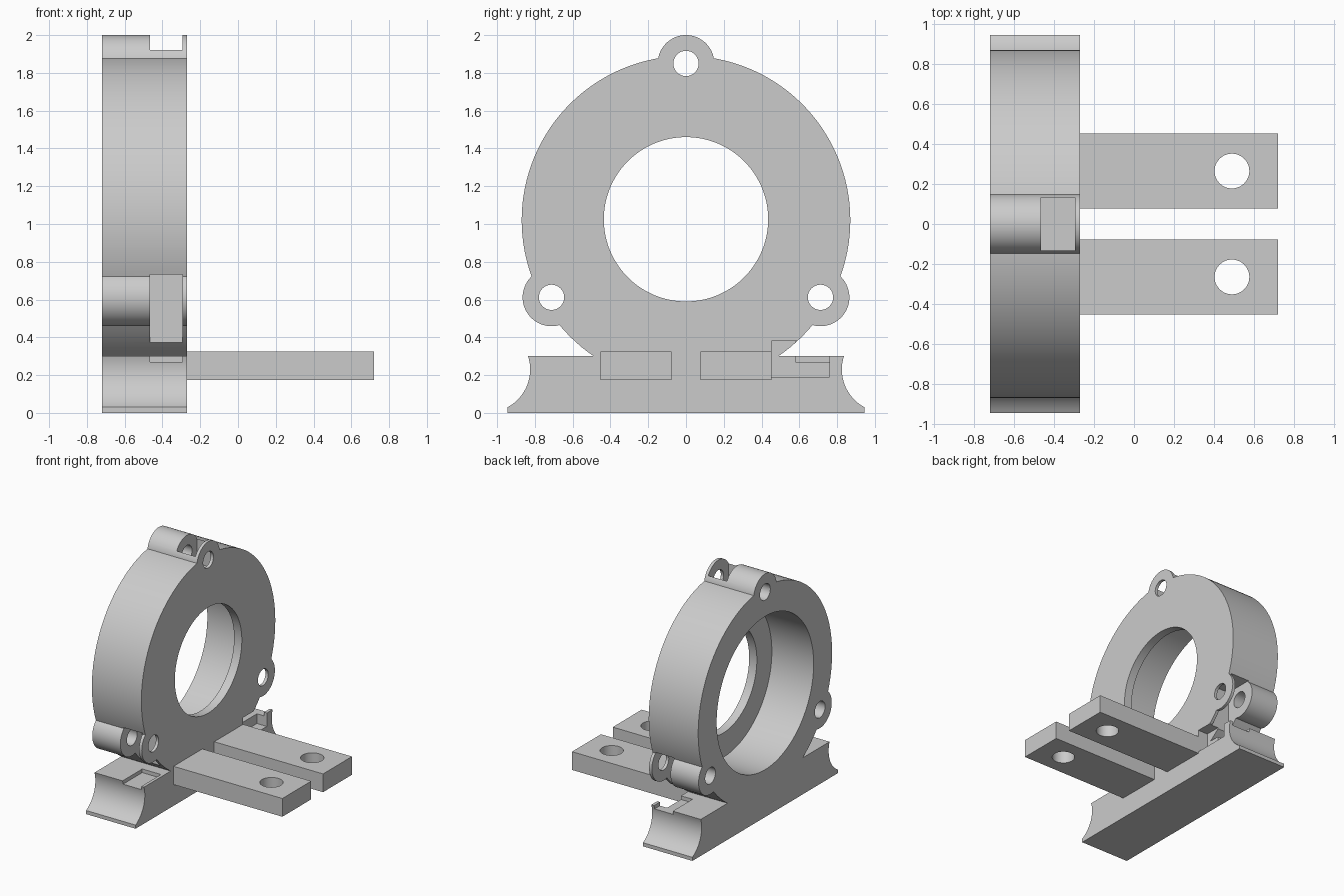
import bpy, bmesh, math
from mathutils import Matrix

cube = bpy.data.objects.get("Cube")
if cube:
    bpy.data.objects.remove(cube, do_unlink=True)

grey = bpy.data.materials.new("plain grey")
grey.use_nodes = True
colour = (0.6, 0.6, 0.6, 1)
grey.diffuse_color = colour
grey.node_tree.nodes["Principled BSDF"].inputs["Base Color"].default_value = colour

BACK, FRONT = -0.72, -0.27       # thickness of the housing along x
POCKET = (-0.465, -0.295)        # nut pockets along x
RING_Z = 1.02
EARS = [(0, 1.85), (-0.712, 0.612), (0.712, 0.612)]


def finish(name, bm):
    bmesh.ops.recalc_face_normals(bm, faces=bm.faces)
    mesh = bpy.data.meshes.new(name)
    bm.to_mesh(mesh)
    bm.free()
    mesh.materials.append(grey)
    ob = bpy.data.objects.new(name, mesh)
    bpy.context.collection.objects.link(ob)
    return ob


def box(name, xs, ys, zs):
    bm = bmesh.new()
    bmesh.ops.create_cube(bm, size=1)
    for v in bm.verts:
        for i, span in enumerate((xs, ys, zs)):
            v.co[i] = span[0] if v.co[i] < 0 else span[1]
    return finish(name, bm)


def cylinder(name, centre, radius, length, axis="X", sides=64):
    bm = bmesh.new()
    turn = Matrix.Rotation(math.pi / 2, 4, "Y") if axis == "X" else Matrix()
    bmesh.ops.create_cone(bm, cap_ends=True, segments=sides, radius1=radius, radius2=radius,
                          depth=length, matrix=Matrix.Translation(centre) @ turn)
    return finish(name, bm)


def disc(name, y, z, radius, x0=BACK, x1=FRONT, sides=64):
    return cylinder(name, ((x0 + x1) / 2, y, z), radius, x1 - x0, sides=sides)


def prism(name, outline):
    bm = bmesh.new()
    face = bm.faces.new([bm.verts.new((BACK, y, z)) for y, z in outline])
    new = bmesh.ops.extrude_face_region(bm, geom=[face])["geom"]
    bmesh.ops.translate(bm, vec=(FRONT - BACK, 0, 0),
                        verts=[g for g in new if isinstance(g, bmesh.types.BMVert)])
    return finish(name, bm)


def combine(target, tool, operation):
    mod = target.modifiers.new(operation.lower(), "BOOLEAN")
    mod.operation, mod.solver, mod.object = operation, "EXACT", tool
    bpy.context.view_layer.objects.active = target
    bpy.ops.object.modifier_apply(modifier=mod.name)
    bpy.data.objects.remove(tool, do_unlink=True)


def smooth(ob):
    bpy.ops.object.select_all(action="DESELECT")
    ob.select_set(True)
    bpy.context.view_layer.objects.active = ob
    bpy.ops.object.shade_smooth_by_angle(angle=math.radians(30))


# Base with concave ends
arc_y, arc_z, arc_r = 1.052, 0.23, 0.227
start, end = math.asin(-0.2 / arc_r), math.asin(0.07 / arc_r)
side = [(0.945, 0), (0.945, 0.03)]
for i in range(17):
    a = start + (end - start) * i / 16
    side.append((arc_y - arc_r * math.cos(a), arc_z + arc_r * math.sin(a)))
housing = prism("bearing_housing", side + [(-y, z) for y, z in reversed(side)])

# Round housing and bolt ears
combine(housing, disc("ring", 0, RING_Z, 0.87, sides=128), "UNION")
for y, z in EARS:
    combine(housing, disc("ear", y, z, 0.153 if y else 0.15), "UNION")

# Stepped bore: wide from the back, narrow lip at the front
cuts = [disc("wide_bore", 0, RING_Z, 0.63, BACK - 0.1, FRONT - 0.07, 128),
        disc("lip_bore", 0, RING_Z + 0.005, 0.435, BACK - 0.1, FRONT + 0.1, 128)]

# Bolt holes and nut pockets
for y, z in EARS:
    cuts.append(disc("bolt_hole", y, z, 0.067, BACK - 0.1, FRONT + 0.1, 32))
cuts.append(box("top_pocket", POCKET, (-0.132, 0.132), (1.72, 2.1)))
cuts.append(box("right_pocket", POCKET, (-1.1, -0.58), (0.27, 0.732)))
cuts.append(box("left_pocket", POCKET, (0.58, 1.1), (0.27, 0.732)))

# Recess in the front face beside one arm
cuts.append(box("side_recess", (-0.36, -0.2), (0.452, 0.76), (0.19, 0.38)))
for tool in cuts:
    combine(housing, tool, "DIFFERENCE")
smooth(housing)

# Mounting arms
for name, s in (("left_arm", 1), ("right_arm", -1)):
    arm = box(name, (FRONT, 0.72), sorted((s * 0.077, s * 0.452)), (0.175, 0.325))
    combine(arm, cylinder("arm_hole", (0.49, s * 0.265, 0.25), 0.087, 0.4, "Z", 48), "DIFFERENCE")
    smooth(arm)
